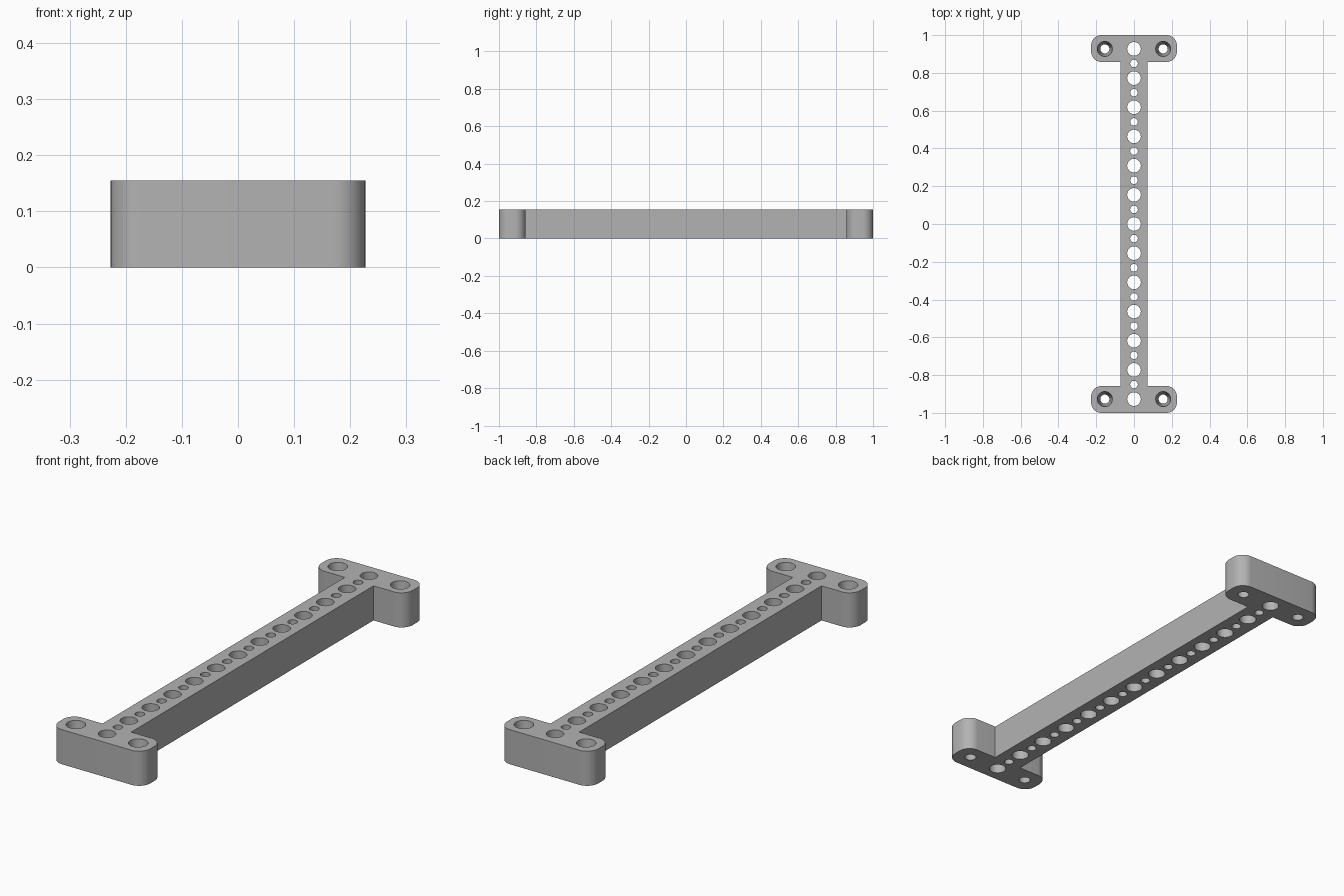
import bpy
import bmesh
from math import sin, cos, pi

HEIGHT = 0.155
PITCH = 0.1545                    # spacing of the large holes
BAR, FLANGE = 0.071, 0.227        # half widths in x
END, INNER = 1.0, 0.858           # flange extent in y
CORNER = 0.055

cube = bpy.data.objects.get("Cube")
if cube:
    bpy.data.objects.remove(cube, do_unlink=True)


def arc(cx, cy, radius, start, sweep, steps):
    return [(cx + radius * cos(start + sweep * i / steps),
             cy + radius * sin(start + sweep * i / steps)) for i in range(steps + 1)]


def circle(x, y, radius, sides=40):
    return arc(x, y, radius, 0, 2 * pi, sides)[:-1]


def add_wall(bm, low, high):
    """Join a bottom ring to a top ring and return the edges of both."""
    bottom = [bm.verts.new((x, y, 0)) for x, y in low]
    top = [bm.verts.new((x, y, HEIGHT)) for x, y in high]
    rims = ([], [])
    for i in range(len(bottom)):
        j = (i + 1) % len(bottom)
        bm.faces.new((bottom[i], bottom[j], top[j], top[i])).smooth = True
        rims[0].append(bm.edges.get((bottom[i], bottom[j])))
        rims[1].append(bm.edges.get((top[i], top[j])))
    return rims


# I-shaped outline: one quarter, mirrored around
quarter = [(BAR, INNER)]
quarter += arc(FLANGE - CORNER, INNER + CORNER, CORNER, -pi / 2, pi / 2, 10)
quarter += arc(FLANGE - CORNER, END - CORNER, CORNER, 0, pi / 2, 10)
half = quarter + [(-x, y) for x, y in reversed(quarter)]
outline = half + [(-x, -y) for x, y in half]

# Walls: outer outline, row of large and small holes, tapered screw holes
walls = [(outline, outline)]
for i in range(-12, 13):
    ring = circle(0, i * PITCH / 2, 0.036 if i % 2 == 0 else 0.02)
    walls.append((ring, ring))
for sx in (-1, 1):
    for sy in (-1, 1):
        x, y = sx * PITCH, sy * 6 * PITCH
        walls.append((circle(x, y, 0.024), circle(x, y, 0.04)))

bm = bmesh.new()
bottom_edges, top_edges = [], []
for low, high in walls:
    rim_low, rim_high = add_wall(bm, low, high)
    bottom_edges += rim_low
    top_edges += rim_high

# Flat bottom and top faces around the holes
for edges, direction in ((bottom_edges, -1), (top_edges, 1)):
    bmesh.ops.triangle_fill(bm, edges=edges, use_beauty=True, normal=(0, 0, direction))
bmesh.ops.recalc_face_normals(bm, faces=bm.faces)

mesh = bpy.data.meshes.new("mounting_beam")
bm.to_mesh(mesh)
bm.free()
beam = bpy.data.objects.new("mounting_beam", mesh)
bpy.context.collection.objects.link(beam)

# Plain grey
grey = bpy.data.materials.new("grey")
grey.use_nodes = True
colour = (0.45, 0.45, 0.45, 1)
grey.diffuse_color = colour
grey.node_tree.nodes["Principled BSDF"].inputs["Base Color"].default_value = colour
mesh.materials.append(grey)

# Smooth curved walls with sharp rims
bpy.ops.object.select_all(action="DESELECT")
beam.select_set(True)
bpy.context.view_layer.objects.active = beam
bpy.ops.object.shade_smooth_by_angle(angle=pi / 6)
